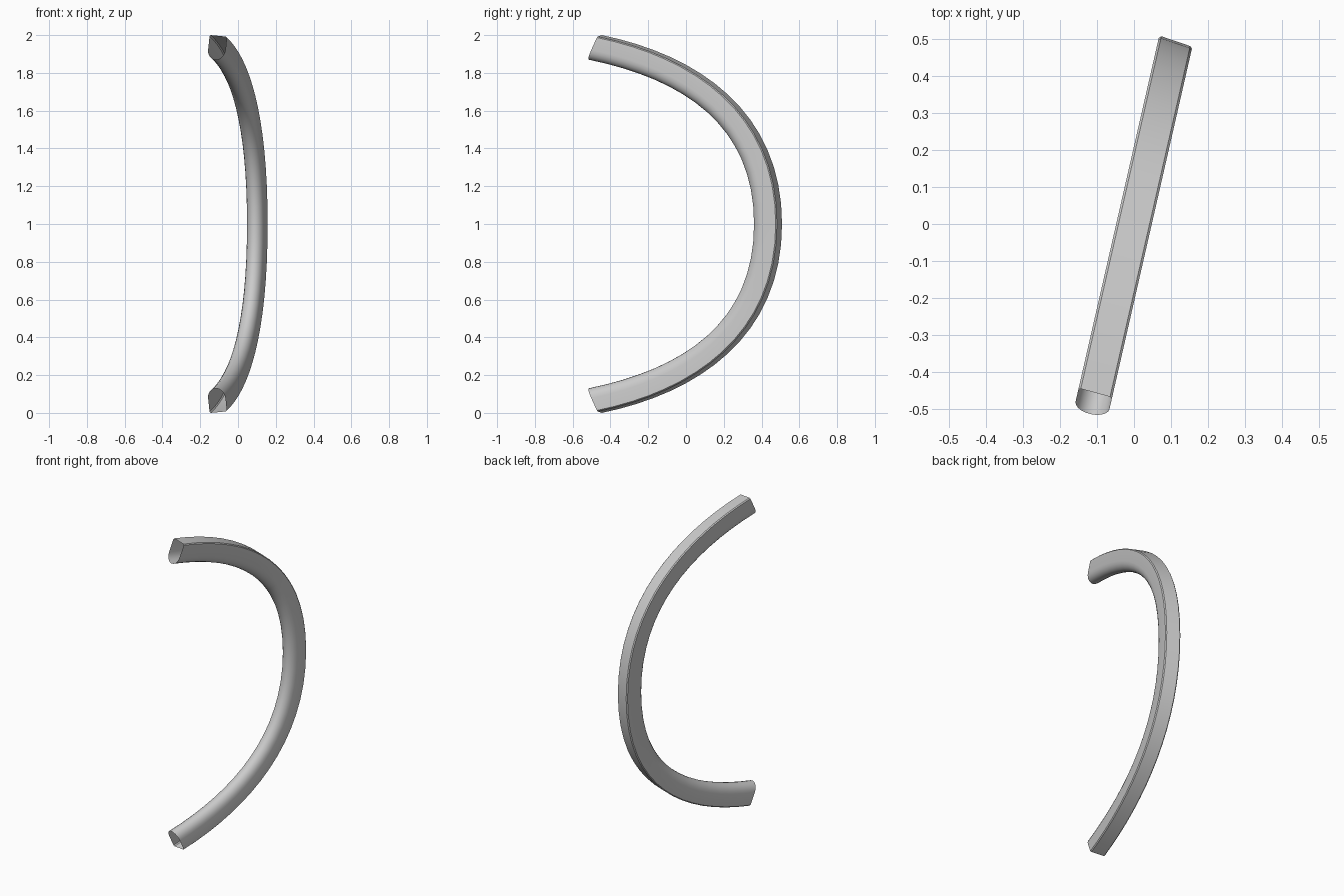
import bpy, bmesh, math
from mathutils import Vector

if "Cube" in bpy.data.objects:
    bpy.data.objects.remove(bpy.data.objects["Cube"])

STEPS = 16                       # segments per half of the arc
ALONG = Vector((0.223, 0.975, 0))    # direction of the arc's vertical plane
ACROSS = Vector((0.975, -0.223, 0))  # direction across the bar

# Half-arc guide curves as (distance along, height), end to middle
OUTER = [Vector(p) for p in ((-0.467, 2.0), (0.053, 1.896), (0.512, 1.6), (0.512, 1.0))]
INNER = [Vector(p) for p in ((-0.528, 1.87), (-0.008, 1.766), (0.37, 1.52), (0.37, 1.0))]

# Cross-section as (across, depth): flat outside, rounded inside
SECTION = [(-0.047, 0.04), (-0.041, 0.0), (0.041, 0.06), (0.047, 0.1)]
SECTION += [(0.047 * math.cos(a), 0.6 + 0.4 * math.sin(a))
            for a in (math.pi * i / 10 for i in range(11))]


def bezier(p, t):
    k = 1 - t
    return p[0] * k**3 + p[1] * 3 * k * k * t + p[2] * 3 * k * t * t + p[3] * t**3


# Curved bar: loft the section between the guides, mirrored about z = 1
bm = bmesh.new()
rings = []
for i in range(2 * STEPS + 1):
    t = min(i, 2 * STEPS - i) / STEPS
    outer, inner = bezier(OUTER, t), bezier(INNER, t)
    ring = []
    for w, u in SECTION:
        s, z = outer.lerp(inner, u)
        if i > STEPS:
            z = 2 - z
        ring.append(bm.verts.new(ALONG * s + ACROSS * w + Vector((0, 0, z))))
    rings.append(ring)

n = len(SECTION)
for a, b in zip(rings, rings[1:]):
    for j in range(n):
        k = (j + 1) % n
        bm.faces.new((a[j], a[k], b[k], b[j]))
bmesh.ops.recalc_face_normals(bm, faces=bm.faces)

mesh = bpy.data.meshes.new("curved_bar")
bm.to_mesh(mesh)
bm.free()
bar = bpy.data.objects.new("curved_bar", mesh)
bpy.context.collection.objects.link(bar)
bpy.context.view_layer.objects.active = bar
bar.select_set(True)
bpy.ops.object.shade_smooth_by_angle(angle=math.radians(30))
